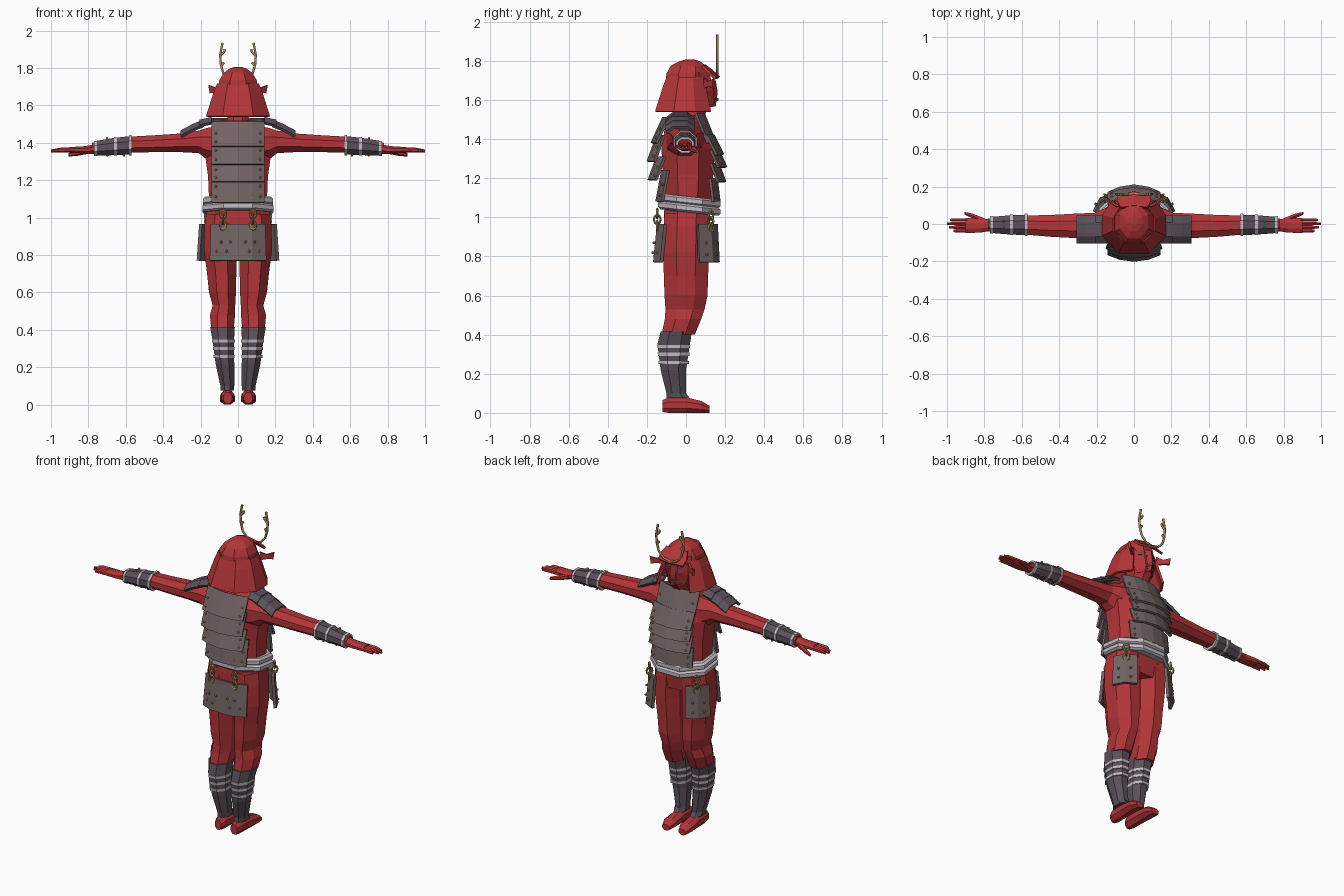
import bpy, bmesh
from math import sin, cos, pi, radians
from mathutils import Vector, Matrix


def material(name, rgb):
    m = bpy.data.materials.new(name)
    m.diffuse_color = (*rgb, 1)
    return m


RED = material("red_cloth", (0.45, 0.035, 0.04))
PLATE = material("plate_grey", (0.17, 0.125, 0.125))
DARK = material("dark_grey", (0.105, 0.08, 0.1))
PALE = material("pale_cord", (0.55, 0.5, 0.55))
GOLD = material("gold", (0.36, 0.27, 0.11))


def finish(name, bm, mat, mirror=False, thick=0):
    bmesh.ops.recalc_face_normals(bm, faces=bm.faces)
    me = bpy.data.meshes.new(name)
    bm.to_mesh(me)
    bm.free()
    ob = bpy.data.objects.new(name, me)
    bpy.context.collection.objects.link(ob)
    me.materials.append(mat)
    if thick:
        mod = ob.modifiers.new("thickness", 'SOLIDIFY')
        mod.thickness, mod.offset = thick, 0
    if mirror:
        mod = ob.modifiers.new("mirror", 'MIRROR')
        mod.use_mirror_merge = False
    return ob


def loft(name, rings, mat, axis='z', n=8, mirror=False, tilt=0):
    """Rings are (position, centre a, centre b, half size a, half size b)."""
    bm, loops, k = bmesh.new(), [], 1 / cos(pi / n)
    for p, ca, cb, ra, rb in rings:
        loop = []
        for i in range(n):
            t = 2 * pi * (i + 0.5) / n
            a, b = ca + ra * k * cos(t), cb + rb * k * sin(t)
            co = {'x': (p, a, b), 'y': (a, p, b), 'z': (a, b, p + tilt * b)}[axis]
            loop.append(bm.verts.new(co))
        loops.append(loop)
    for A, B in zip(loops, loops[1:]):
        for i in range(n):
            bm.faces.new((A[i], A[(i + 1) % n], B[(i + 1) % n], B[i]))
    bm.faces.new(loops[0])
    bm.faces.new(loops[-1])
    return finish(name, bm, mat, mirror)


def strip(name, rows, mat, thick=0.014, mirror=False):
    """Thick sheet spanned between polylines."""
    bm = bmesh.new()
    vs = [[bm.verts.new(c) for c in r] for r in rows]
    for A, B in zip(vs, vs[1:]):
        for i in range(len(A) - 1):
            bm.faces.new((A[i], A[i + 1], B[i + 1], B[i]))
    return finish(name, bm, mat, mirror, thick)


def rivets(name, points, mirror=True):
    bm = bmesh.new()
    for p in points:
        bmesh.ops.create_icosphere(bm, subdivisions=1, radius=0.008, matrix=Matrix.Translation(p))
    return finish(name, bm, GOLD, mirror)


# Torso, head and legs
loft("torso", [(0.9, 0, 0, .15, .11), (1.0, 0, .005, .172, .118), (1.1, 0, .01, .155, .118),
               (1.22, 0, .01, .16, .13), (1.35, 0, .01, .178, .135), (1.45, 0, 0, .165, .11),
               (1.52, 0, 0, .1, .075)], RED)
loft("head", [(1.47, 0, 0, .06, .06), (1.54, 0, .03, .055, .075), (1.58, 0, .05, .065, .09),
              (1.65, 0, .045, .085, .095), (1.74, 0, .03, .085, .09)], RED)
strip("face_mask", [[(-.075, .09, 1.7), (0, .145, 1.7), (.075, .09, 1.7)],
                    [(-.075, .09, 1.64), (0, .155, 1.64), (.075, .09, 1.64)],
                    [(-.05, .09, 1.56), (0, .145, 1.57), (.05, .09, 1.56)]], RED)
strip("mask_mouth", [[(-.03, .137, 1.6), (0, .163, 1.61), (.03, .137, 1.6)],
                     [(-.03, .137, 1.59), (0, .163, 1.597), (.03, .137, 1.59)]], DARK, .006)
strip("mask_eye", [[(.02, .138, 1.672), (.06, .112, 1.685)], [(.02, .142, 1.66), (.06, .112, 1.668)]],
      DARK, .008, True)
loft("leg", [(1.02, .09, .005, .08, .115), (.95, .092, .003, .088, .118), (.82, .095, 0, .086, .118),
             (.7, .087, 0, .078, .113), (.6, .083, 0, .072, .11), (.53, .075, -.005, .06, .1),
             (.48, .083, -.015, .067, .093), (.4, .083, -.04, .06, .085)], RED, mirror=True)

# Shin guards with cords, and feet
loft("shin_guard", [(.415, .083, -.05, .066, .08), (.35, .079, -.063, .058, .083),
                    (.22, .07, -.065, .05, .065), (.1, .057, -.05, .037, .05),
                    (.075, .057, -.04, .036, .06)], DARK, mirror=True)
for z, w in ((.34, .0), (.30, .003), (.257, .006)):
    loft("shin_cord", [(z - .008, .078 - w / 2, -.063, .061 - w, .083 - w),
                       (z + .008, .078 - w / 2, -.063, .061 - w, .085 - w)], PALE, mirror=True)
loft("foot", [(-.12, .055, .035, .022, .03), (-.09, .055, .04, .034, .04), (0, .056, .04, .037, .04),
              (.08, .057, .03, .04, .03), (.12, .057, .018, .025, .018)], RED, 'y', mirror=True)

# Arms, bracers and hands
loft("arm", [(.1, 0, 1.39, .1, .1), (.165, -.005, 1.395, .085, .085), (.21, -.01, 1.405, .07, .06),
             (.32, -.01, 1.4, .065, .049), (.45, -.01, 1.395, .058, .045), (.6, -.005, 1.39, .05, .042),
             (.78, -.005, 1.37, .035, .03)], RED, 'x', mirror=True)
loft("bracer", [(.575, -.005, 1.387, .055, .049), (.665, -.005, 1.38, .051, .046),
                (.765, -.005, 1.37, .043, .039)], DARK, 'x', mirror=True)
for x, r, cz in ((.577, .06, 1.387), (.655, .055, 1.381), (.762, .047, 1.37)):
    loft("bracer_cord", [(x - .007, -.005, cz, r, r - .006), (x + .007, -.005, cz, r, r - .006)],
         PALE, 'x', mirror=True)
rivets("bracer_rivets", [(x, y, 1.378 + s * .045) for x in (.61, .7) for y in (-.02, .015) for s in (1, -1)])
loft("palm", [(.76, -.005, 1.367, .03, .026), (.82, -.008, 1.362, .038, .02),
              (.9, -.008, 1.362, .04, .015)], RED, 'x', mirror=True)
for i, tip in enumerate((.965, .99, 1.0, .985)):
    y = -.037 + i * .0195
    loft("finger", [(.89, y, 1.362, .009, .011), (.95, y, 1.361, .009, .011), (tip, y, 1.356, .006, .007)],
         RED, 'x', 6, True)
loft("thumb", [(.8, .015, 1.36, .016, .016), (.86, .042, 1.345, .013, .013), (.905, .057, 1.336, .007, .008)],
     RED, 'x', 6, True)


# Overlapping chest and back plates
def body_plate(name, y_edge, y_top, y_bot, z_top, z_bot, w):
    row = lambda y, z: [(f * w, y + (y_edge - (y_top + y_bot) / 2) * d, z)
                        for f, d in ((-1, 1), (-.55, .3), (0, 0), (.55, .3), (1, 1))]
    strip(name, [row(y_top, z_top), row(y_bot, z_bot)], PLATE)
    s = .009 if y_bot > 0 else -.009
    e = y_edge - (y_top + y_bot) / 2
    rivets(name + "_rivets", [(w * .85, y_top + (y_bot - y_top) * t + e * .78 + s,
                               z_top + (z_bot - z_top) * t) for t in (.45, .8)])


for v in ((.08, .09, .15, 1.53, 1.38, .135), (.13, .14, .19, 1.42, 1.32, .14),
          (.145, .165, .205, 1.345, 1.255, .14), (.145, .165, .2, 1.275, 1.18, .14),
          (.13, .155, .17, 1.2, 1.08, .14)):
    body_plate("chest_plate", *v)
for v in ((-.12, -.115, -.175, 1.51, 1.38, .14), (-.135, -.145, -.195, 1.42, 1.285, .14),
          (-.13, -.145, -.19, 1.31, 1.19, .14), (-.105, -.12, -.15, 1.24, 1.08, .14)):
    body_plate("back_plate", *v)

# Shoulder pads, three stepped plates
for x0, z0, x1, z1 in ((.14, 1.535, .205, 1.52), (.185, 1.52, .255, 1.492), (.235, 1.5, .305, 1.463)):
    strip("shoulder_plate", [[(x, y, z - d) for y, d in ((-.1, .03), (-.065, .004), (.005, .004), (.04, .03))]
                             for x, z in ((x0, z0), (x1, z1))], DARK, .016, True)

# Rolled belt, lower at the front of the body
for z, g in ((1.087, 0), (1.048, .004)):
    loft("belt_roll", [(z - .021, 0, .017, .172 + g, .148), (z - .011, 0, .017, .186 + g, .16),
                       (z + .011, 0, .017, .186 + g, .16), (z + .021, 0, .017, .172 + g, .148)],
         PALE, tilt=-.11)


# Hanging chains
def chain(x, y, z, turn):
    for i in range(3):
        bpy.ops.mesh.primitive_torus_add(major_segments=8, minor_segments=5, major_radius=.017,
                                         minor_radius=.006, location=(x, y, z - i * .031),
                                         rotation=(pi / 2, 0, turn + (i % 2) * pi / 2))
        ob = bpy.context.object
        ob.name = "chain_link"
        ob.scale.y = 1.3
        ob.data.materials.append(GOLD)


# Hip plates: one wide at the back, two set diagonally at the front
strip("hip_plate_back", [[(-w, -.105 - o, z), (-w * .5, -.14 - o, z), (w * .5, -.14 - o, z), (w, -.105 - o, z)]
                         for w, o, z in ((.142, .0, .965), (.148, .02, .77))], PLATE, .018)
rivets("hip_back_rivets", [(.04, -.164, .87), (.09, -.164, .87), (.06, -.17, .82), (.115, -.145, .82)])
strip("hip_plate_front", [[(.2 - o, .06 + o * .3, z), (.163, .122, z), (.105 + o, .155, z)] if z > .9 else
                          [(.213, .065, z), (.178, .133, z), (.115, .165, z)]
                          for o, z in ((0, .965), (0, .77))], PLATE, .018, True)
rivets("hip_front_rivets", [(.202, .104, .87), (.153, .154, .87), (.205, .107, .81), (.157, .157, .81)])
for s in (1, -1):
    chain(s * .08, -.147, 1.02, 0)
    chain(s * .165, .128, 1.01, -s * pi / 4)

# Helmet dome, visor, flared neck guard and side wings
loft("helmet_dome", [(1.69, 0, .005, .107, .11), (1.735, 0, .005, .1, .105), (1.775, 0, .012, .075, .09),
                     (1.797, 0, .018, .045, .055), (1.806, 0, .02, .02, .025)], RED)
strip("visor", [[(-.07, .085, 1.772), (0, .095, 1.777), (.07, .085, 1.772)],
                [(-.09, .12, 1.738), (0, .13, 1.75), (.09, .12, 1.738)],
                [(-.085, .15, 1.71), (0, .17, 1.715), (.085, .15, 1.71)]], RED)


def guard_row(z, k):
    half = [(.11, .125), (.165, .045), (.165, -.06), (.08, -.152)]
    pts = [(-x * k, y * k) for x, y in half] + [(x * k, y * k) for x, y in reversed(half)]
    return [(x, y + .012 * (1 - k), z) for x, y in pts]


strip("neck_guard", [guard_row(1.715, .64), guard_row(1.67, .75), guard_row(1.54, 1.0)], RED)
strip("helmet_wing", [[(.085, .095, 1.71), (.12, .115, 1.695), (.155, .14, 1.708)],
                      [(.09, .095, 1.66), (.12, .115, 1.668), (.148, .14, 1.665)]], RED, .012, True)

# Antler crest
crest = bpy.data.curves.new("antler_crest", 'CURVE')
crest.dimensions = '3D'
crest.bevel_depth, crest.bevel_resolution, crest.use_fill_caps = .007, 1, True
for s in (1, -1):
    for path in ([(0, 1.725), (.045, 1.735), (.078, 1.77), (.092, 1.82), (.095, 1.87), (.083, 1.935)],
                 [(.095, 1.865), (.075, 1.885), (.07, 1.9)], [(.09, 1.81), (.075, 1.83)]):
        sp = crest.splines.new('POLY')
        sp.points.add(len(path) - 1)
        for p, (x, z) in zip(sp.points, path):
            p.co = (s * x, .16, z, 1)
ob = bpy.data.objects.new("antler_crest", crest)
bpy.context.collection.objects.link(ob)
crest.materials.append(GOLD)
